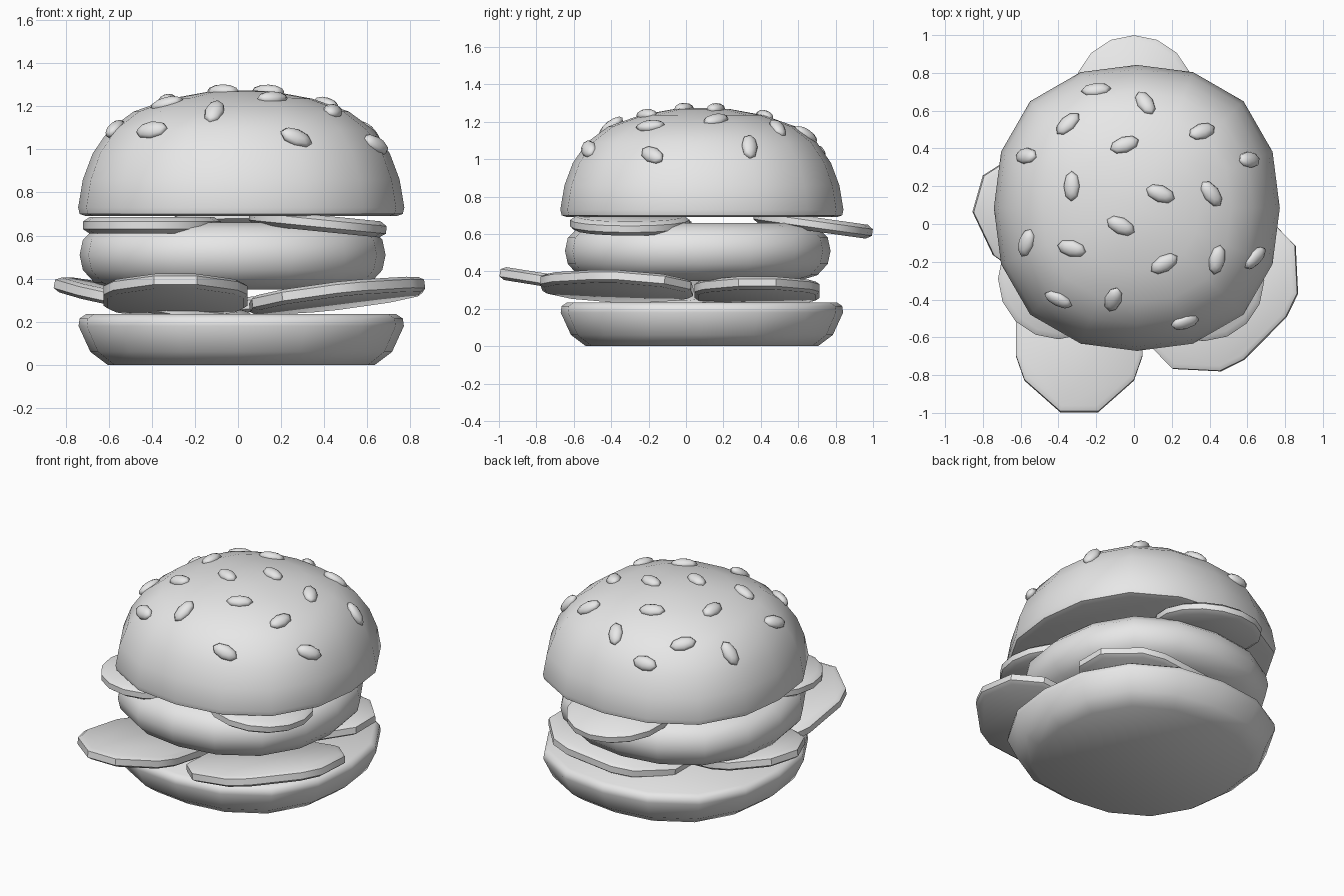
import bpy, bmesh
from math import sin, cos, pi, radians, atan
from mathutils import Matrix, Vector
from mathutils.bvhtree import BVHTree

cube = bpy.data.objects.get("Cube")
if cube:
    bpy.data.objects.remove(cube, do_unlink=True)

clay = bpy.data.materials.new("plain_grey")
clay.use_nodes = True
GREY = (0.8, 0.8, 0.8, 1)
clay.diffuse_color = GREY
clay.node_tree.nodes["Principled BSDF"].inputs["Base Color"].default_value = GREY


def finish(name, bm, matrix, angle):
    """Turn a bmesh into a shaded object."""
    bmesh.ops.recalc_face_normals(bm, faces=bm.faces)
    bm.transform(matrix)
    mesh = bpy.data.meshes.new(name)
    bm.to_mesh(mesh)
    bm.free()
    mesh.materials.append(clay)
    obj = bpy.data.objects.new(name, mesh)
    bpy.context.collection.objects.link(obj)
    bpy.ops.object.select_all(action="DESELECT")
    obj.select_set(True)
    bpy.context.view_layer.objects.active = obj
    bpy.ops.object.shade_smooth_by_angle(angle=radians(angle))
    return obj


def stack(name, outline, layers, matrix, angle=50):
    """Loft an outline through (scale, height) layers and cap both ends."""
    bm = bmesh.new()
    rings = [[bm.verts.new((x * s, y * s, z)) for x, y in outline] for s, z in layers]
    n = len(outline)
    for low, high in zip(rings, rings[1:]):
        for i in range(n):
            j = (i + 1) % n
            bm.faces.new((low[i], low[j], high[j], high[i]))
    bm.faces.new(rings[0][::-1])
    bm.faces.new(rings[-1])
    return finish(name, bm, matrix, angle)


def rounded(n, swell=0.0):
    """Unit circle that swells a little on the diagonals."""
    pts = []
    for i in range(n):
        a = 2 * pi * i / n
        r = 1 + swell * sin(2 * a) ** 2
        pts.append((r * cos(a), r * sin(a)))
    return pts


def tilted(x, y, z, turn, rise_dir, slope):
    """Place at a point, turned about z, rising towards rise_dir."""
    d = Vector((cos(radians(rise_dir)), sin(radians(rise_dir)), 0))
    tilt = Matrix.Rotation(atan(slope), 4, d.cross(Vector((0, 0, 1))))
    return Matrix.Translation((x, y, z)) @ tilt @ Matrix.Rotation(radians(turn), 4, "Z")


# Buns and patty
bun = rounded(16, 0.055)
at_bun = Matrix.Translation((0.015, 0.085, 0))
stack("bottom_bun", bun,
      [(0.62, 0), (0.7, 0.06), (0.755, 0.18), (0.75, 0.215), (0.72, 0.235)], at_bun)
top_bun = stack("top_bun", bun,
                [(0.72, 0.69), (0.75, 0.7), (0.757, 0.73), (0.735, 0.86), (0.69, 0.98),
                 (0.615, 1.09), (0.5, 1.175), (0.33, 1.235), (0.15, 1.268), (0.04, 1.274)],
                at_bun)
stack("patty", rounded(16, 0.04),
      [(0.54, 0.35), (0.64, 0.38), (0.695, 0.44), (0.71, 0.51), (0.695, 0.58),
       (0.64, 0.635), (0.54, 0.66)], Matrix.Translation((-0.025, 0.063, 0)))

# Oblong slices under the patty, long axis along local x
quarter = [(0.46, 0.1), (0.29, 0.29), (0.16, 0.335)]
half = quarter + [(-x, y) for x, y in quarter[::-1]]
oblong = half + [(-x, -y) for x, y in half]
slice_layers = [(0.94, -0.035), (1, -0.02), (1, 0.02), (0.94, 0.035)]
for name, place in {
    "front_slice": (-0.29, -0.54, 0.32, -90, -90, 0.16),
    "front_left_slice": (0.46, -0.37, 0.32, 45, -30, 0.16),
    "right_slice": (-0.39, 0.035, 0.29, 164, 164, 0.19),
    "back_slice": (0.2, 0.38, 0.295, 0, 0, 0.1),
}.items():
    stack(name, oblong, slice_layers, tilted(*place), 40)

# Round slices between patty and top bun
round_layers = [(0.29, -0.04), (0.32, -0.02), (0.32, 0.015), (0.29, 0.035)]
for name, place in {
    "right_round": (-0.4, -0.29, 0.65, 0, 0, 0),
    "left_round": (0.37, -0.3, 0.66, 0, 0, -0.1),
    "back_round": (0, 0.68, 0.655, 0, 90, -0.14),
}.items():
    stack(name, rounded(16), round_layers, tilted(*place), 50)

# Seeds laid on the crown: x, y and heading in degrees
seeds = [(-.2, .71, 0), (.06, .64, -70), (-.35, .53, 50), (.36, .49, 30), (-.05, .42, 20),
         (-.57, .36, -20), (.61, .34, 20), (-.33, .2, 90), (.14, .16, -20), (.41, .16, -50),
         (-.07, -.01, -25), (-.57, -.1, 60), (-.33, -.13, -10), (.16, -.21, 30),
         (.44, -.19, 80), (.64, -.18, 20), (-.4, -.4, -15), (-.11, -.4, 75), (.27, -.52, -10)]
crown = bmesh.new()
crown.from_mesh(top_bun.data)
tree = BVHTree.FromBMesh(crown)
crown.free()
for x, y, heading in seeds:
    point, up, _, _ = tree.ray_cast(Vector((x, y, 3)), Vector((0, 0, -1)))
    along = Vector((cos(radians(heading)), sin(radians(heading)), 0))
    along = (along - up * along.dot(up)).normalized()
    frame = Matrix((along, up.cross(along), up)).transposed().to_4x4()
    bm = bmesh.new()
    bmesh.ops.create_uvsphere(bm, u_segments=8, v_segments=6, radius=1)
    size = Matrix.Diagonal((0.08, 0.045, 0.032, 1))
    finish("seed", bm, Matrix.Translation(point) @ frame @ size, 70)
